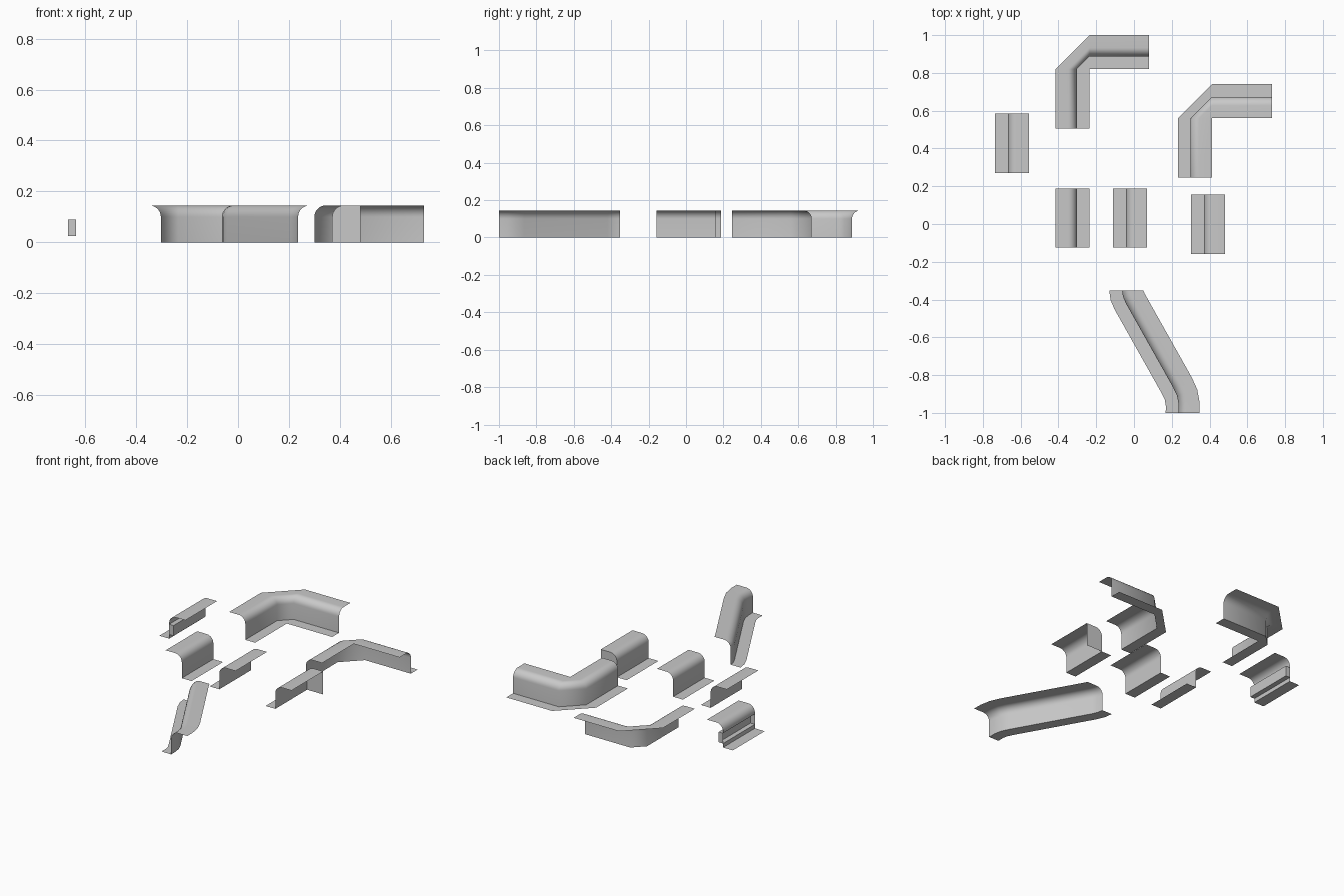
import bpy, bmesh, math
from mathutils import Vector

old = bpy.data.objects.get("Cube")
if old:
    bpy.data.objects.remove(old, do_unlink=True)

grey = bpy.data.materials.new("stone_grey")
grey.use_nodes = True
COLOUR = (0.58, 0.58, 0.58, 1)
grey.diffuse_color = COLOUR
grey.node_tree.nodes["Principled BSDF"].inputs["Base Color"].default_value = COLOUR

LOW, HIGH, TOP, R = 0.068, 0.112, 0.145, 0.045
STEPS = 8

# Cross-section: floor strip, wall, rounded shoulder, upper ledge
shoulder = [(R - R * math.cos(a), TOP - R + R * math.sin(a))
            for a in (math.pi / 2 * i / STEPS for i in range(STEPS + 1))]
ledge = shoulder + [(HIGH, TOP)]
plain = [(-LOW, 0), (0, 0)] + ledge
recess = [(0, 0.025), (0.03, 0.025), (0.03, 0.09), (0, 0.09)]
grooved = [(-LOW, 0), (0, 0)] + recess + ledge


def place(station, point):
    """Put a cross-section point at a station (wall foot, direction to ledge)."""
    foot, way = station
    t, z = point
    return Vector((foot[0] + t * way[0], foot[1] + t * way[1], z))


def sheet(name, stations, profile=plain, caps=()):
    """Sweep the open cross-section through the stations; caps are end plates."""
    bm = bmesh.new()
    rows = [[bm.verts.new(place(s, p)) for p in profile] for s in stations]
    for a, b in zip(rows, rows[1:]):
        for i in range(len(profile) - 1):
            bm.faces.new((a[i], a[i + 1], b[i + 1], b[i]))
    bmesh.ops.remove_doubles(bm, verts=bm.verts, dist=1e-4)
    bmesh.ops.dissolve_degenerate(bm, dist=1e-5, edges=bm.edges)
    bm.normal_update()
    # The floor and ledge look upward
    if sum(f.normal.z * f.calc_area() for f in bm.faces) < 0:
        bmesh.ops.reverse_faces(bm, faces=bm.faces)
    for station, outline in caps:
        bm.faces.new([bm.verts.new(place(station, p)) for p in outline])
    mesh = bpy.data.meshes.new(name)
    bm.to_mesh(mesh)
    bm.free()
    mesh.materials.append(grey)
    obj = bpy.data.objects.new(name, mesh)
    bpy.context.collection.objects.link(obj)
    bpy.ops.object.select_all(action='DESELECT')
    obj.select_set(True)
    bpy.context.view_layer.objects.active = obj
    bpy.ops.object.shade_smooth_by_angle(angle=math.radians(60))
    return obj


def straight(x, y0, y1, side):
    return [((x, y0), (side, 0)), ((x, y1), (side, 0))]


def corner(cx, cy, radius, side, y_end, x_end):
    """Two legs joined by one chamfer around the centre."""
    west, north = (-side, 0), (0, side)
    return [((cx - radius, y_end), west), ((cx - radius, cy), west),
            ((cx, cy + radius), north), ((x_end, cy + radius), north)]


# Straight pieces
sheet("left_straight", straight(-0.303, -0.125, 0.188, -1))
sheet("middle_straight", straight(-0.042, -0.125, 0.188, 1))

# Straight piece closed at its back end
path = straight(0.37, -0.158, 0.157, 1)
sheet("capped_straight", path, caps=[(path[1], [(0, 0)] + ledge + [(HIGH, 0)])])

# Straight piece with a long recess in its wall
path = straight(-0.667, 0.27, 0.585, 1)
sheet("recessed_straight", path, grooved,
      caps=[(path[0], recess), (path[1], recess[::-1])])

# Corners: ledge outside, then ledge inside
sheet("inner_corner", corner(-0.235, 0.82, LOW, 1, 0.505, 0.08))
sheet("outer_corner", corner(0.412, 0.56, HIGH, -1, 0.245, 0.73))

# Slanted piece with a gentle bend at both ends
feet = [(-0.063, -0.353), (-0.058, -0.385), (-0.043, -0.42),
        (0.207, -0.865), (0.228, -0.91), (0.236, -0.955), (0.236, -1)]
stations = []
for i, foot in enumerate(feet):
    if i in (0, len(feet) - 1):
        way = Vector((1, 0))
    else:
        before = (Vector(foot) - Vector(feet[i - 1])).normalized()
        after = (Vector(feet[i + 1]) - Vector(foot)).normalized()
        along = (before + after).normalized()
        way = Vector((-along.y, along.x))
    stations.append((foot, way))
sheet("slanted_piece", stations)
